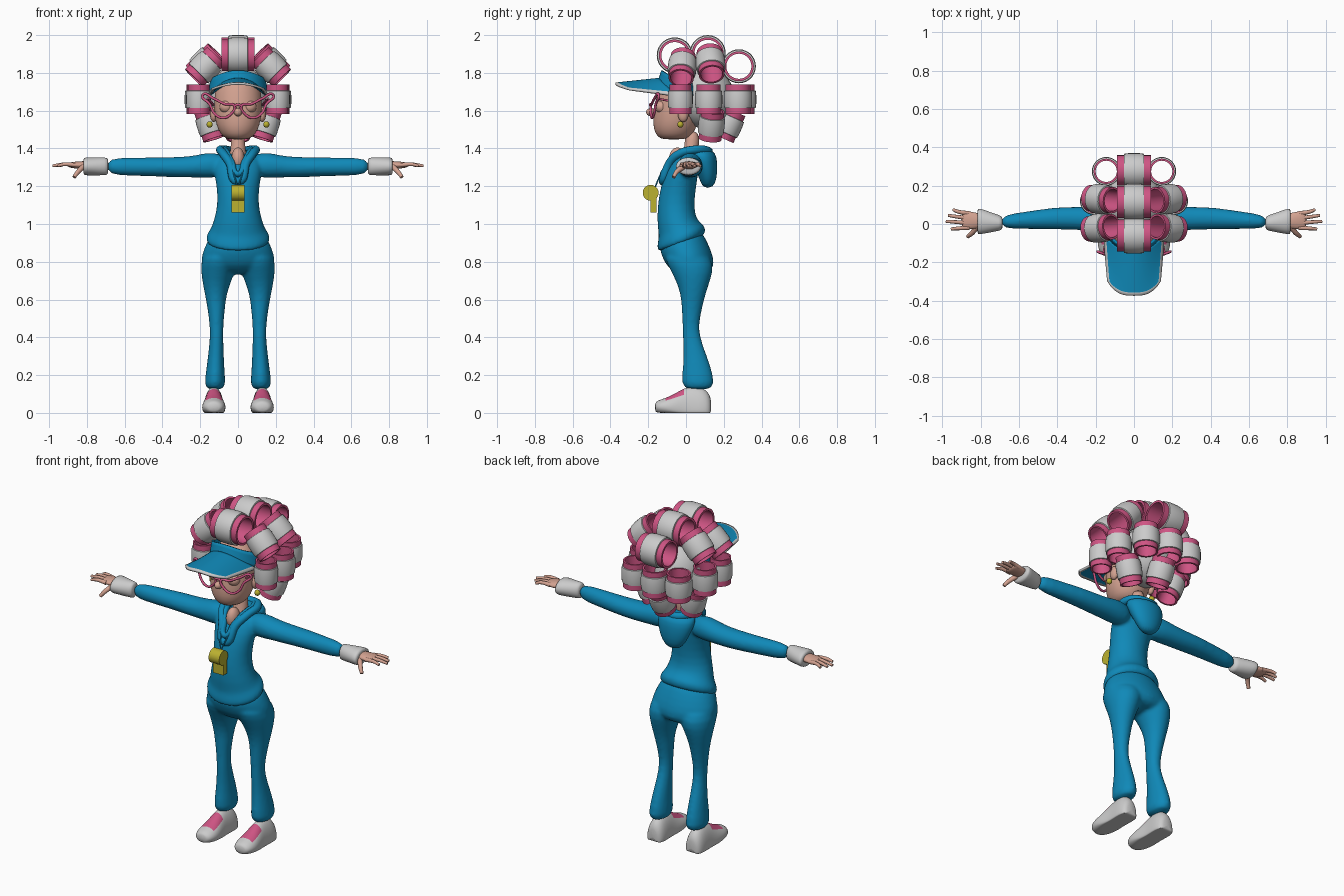
import bpy, bmesh, math
from mathutils import Vector

if "Cube" in bpy.data.objects:
    bpy.data.objects.remove(bpy.data.objects["Cube"])


def material(name, rgb):
    m = bpy.data.materials.new(name)
    m.diffuse_color = (*rgb, 1)
    m.use_nodes = True
    m.node_tree.nodes["Principled BSDF"].inputs["Base Color"].default_value = m.diffuse_color
    return m


BLUE = material("tracksuit blue", (0.005, 0.25, 0.48))
PINK = material("roller pink", (0.62, 0.09, 0.23))
GREY = material("light grey", (0.6, 0.6, 0.6))
SKIN = material("skin", (0.65, 0.36, 0.28))
YELLOW = material("whistle yellow", (0.5, 0.44, 0.03))


def finish(name, bm, mats, sharp=None):
    bmesh.ops.recalc_face_normals(bm, faces=bm.faces)
    me = bpy.data.meshes.new(name)
    bm.to_mesh(me)
    bm.free()
    for m in mats:
        me.materials.append(m)
    me.polygons.foreach_set("use_smooth", [True] * len(me.polygons))
    if sharp:
        me.set_sharp_from_angle(angle=math.radians(sharp))
    ob = bpy.data.objects.new(name, me)
    bpy.context.collection.objects.link(ob)
    return ob


def add_loft(bm, axis, sections, n=24):
    """Sections: (position on axis, centre a, centre b, radius a, radius b, optional tilt)."""
    rings = []
    for t, ca, cb, ra, rb, *tilt in sections:
        ring = []
        for i in range(n):
            ang = 2 * math.pi * i / n
            a, b = ca + ra * math.cos(ang), cb + rb * math.sin(ang)
            tt = t + (tilt[0] * (b - cb) if tilt else 0)
            p = {"x": (tt, a, b), "y": (a, tt, b), "z": (a, b, tt)}[axis]
            ring.append(bm.verts.new((p[0], p[1], max(p[2], 0))))
        rings.append(ring)
    for r0, r1 in zip(rings, rings[1:]):
        for i in range(n):
            j = (i + 1) % n
            bm.faces.new((r0[i], r0[j], r1[j], r1[i]))
    bm.faces.new(rings[0])
    bm.faces.new(rings[-1])


def body(name, mat, lofts, fuse=False):
    bm = bmesh.new()
    for axis, sections in lofts:
        add_loft(bm, axis, sections)
    ob = finish(name, bm, [mat])
    ob.modifiers.new("round", "SUBSURF").levels = 1
    ob.modifiers["round"].render_levels = 1
    if fuse:
        rm = ob.modifiers.new("fuse", "REMESH")
        rm.mode, rm.voxel_size, rm.use_smooth_shade = "VOXEL", 0.009, True
        sm = ob.modifiers.new("soften", "SMOOTH")
        sm.factor, sm.iterations = 0.5, 8
    return ob


def tube(name, mat, pts, r, cyclic=False, taper=1.0):
    cu = bpy.data.curves.new(name, "CURVE")
    cu.dimensions, cu.bevel_depth, cu.bevel_resolution = "3D", r, 3
    cu.use_fill_caps, cu.resolution_u = True, 6
    sp = cu.splines.new("BEZIER")
    sp.bezier_points.add(len(pts) - 1)
    for i, (bp, p) in enumerate(zip(sp.bezier_points, pts)):
        bp.co = p
        bp.handle_left_type = bp.handle_right_type = "AUTO"
        bp.radius = 1 + (taper - 1) * i / (len(pts) - 1)
    sp.use_cyclic_u = cyclic
    cu.materials.append(mat)
    ob = bpy.data.objects.new(name, cu)
    bpy.context.collection.objects.link(ob)


def ball(name, mat, loc, rad):
    bm = bmesh.new()
    bmesh.ops.create_uvsphere(bm, u_segments=24, v_segments=14, radius=1)
    for v in bm.verts:
        v.co = Vector(loc) + Vector([c * r for c, r in zip(v.co, rad)])
    return finish(name, bm, [mat])


def roller(name, loc, axis, r, half):
    """Hollow pink tube with a bulging grey wrap of hair."""
    prof = [(.74, -1), (.74, 1), (.88, 1), (.88, .6), (.96, .58), (1, .3),
            (1, -.3), (.96, -.58), (.88, -.6), (.88, -1)]
    rot = Vector(axis).to_track_quat("Z", "Y")
    bm, n = bmesh.new(), 28
    rings = [[bm.verts.new(Vector(loc) + rot @ Vector((
        q * r * math.cos(2 * math.pi * i / n), q * r * math.sin(2 * math.pi * i / n), h * half)))
        for i in range(n)] for q, h in prof]
    for k in range(len(prof)):
        a, b = rings[k], rings[(k + 1) % len(prof)]
        for i in range(n):
            j = (i + 1) % n
            bm.faces.new((a[i], a[j], b[j], b[i])).material_index = int(3 <= k <= 7)
    finish(name, bm, [PINK, GREY], 40)


def sheet(name, nu, nv, point, mats, thick, rule=lambda i, j: 0):
    bm = bmesh.new()
    g = [[bm.verts.new(point(i / nu, j / nv)) for j in range(nv + 1)] for i in range(nu + 1)]
    for i in range(nu):
        for j in range(nv):
            f = bm.faces.new((g[i][j], g[i + 1][j], g[i + 1][j + 1], g[i][j + 1]))
            f.material_index = rule(i, j)
    so = finish(name, bm, mats).modifiers.new("thickness", "SOLIDIFY")
    so.thickness, so.offset = thick, 0


SIDES = ((1, "left"), (-1, "right"))

# Trousers: pelvis and two flared legs
leg = [(.115, .122, .065, .061, .09), (.2, .121, .062, .051, .084), (.3, .117, .05, .042, .062),
       (.4, .113, .028, .035, .046), (.47, .114, .025, .037, .043), (.55, .115, .031, .046, .054),
       (.62, .118, .037, .056, .064), (.7, .113, .038, .077, .09), (.78, .1, .028, .1, .125),
       (.86, .085, -.01, .1, .12)]
pelvis = [(.73, 0, .035, .12, .08), (.78, 0, .025, .2, .132), (.84, 0, .005, .194, .132, .1),
          (.9, 0, -.02, .167, .122, .25), (.95, 0, -.03, .14, .1, .3)]
body("trousers", BLUE, [("z", pelvis)] + [
    ("z", [(z, s * x, y, a, b) for z, x, y, a, b in leg]) for s, _ in SIDES], True)

# Jacket: torso with rolled hem and two sleeves
torso = [(.893, 0, -.025, .155, .115, .36), (.905, 0, -.025, .171, .129, .36),
         (.945, 0, -.025, .168, .127, .36), (.968, 0, -.03, .146, .112, .3),
         (1.01, 0, -.05, .131, .103, .2), (1.1, 0, -.055, .107, .097), (1.2, 0, -.04, .113, .094),
         (1.28, 0, -.02, .13, .087), (1.34, 0, .0, .125, .07), (1.375, 0, .01, .09, .05)]
sleeve = [(.06, .02, 1.31, .055, .06), (.16, .022, 1.312, .066, .07), (.22, .026, 1.305, .064, .058),
          (.3, .03, 1.30, .06, .055), (.42, .03, 1.302, .058, .051), (.55, .02, 1.303, .046, .048),
          (.705, .01, 1.305, .037, .047)]
body("jacket", BLUE, [("z", torso)] + [
    ("x", [(s * x, *r) for x, *r in sleeve]) for s, _ in SIDES], True)

# Hood hanging at the back and rolled collar
body("hood", BLUE, [("z", [(1.19, 0, .115, .035, .025), (1.235, 0, .118, .075, .045),
                           (1.3, 0, .105, .102, .062), (1.36, 0, .085, .118, .078),
                           (1.395, 0, .075, .1, .068)])])
for k, (w, r) in enumerate(((1, .022), (.72, .016))):
    half = [(.088 * w, .06, 1.395), (.08 * w, -.03, 1.375), (.045 * w, -.085, 1.325)]
    tube(f"collar_{k}", BLUE, [(0, .12, 1.385)] + half + [(0, -.122, 1.225 + .04 * k)]
         + [(-x, y, z) for x, y, z in reversed(half)], r, True)

# Neck, chest and head
body("neck", SKIN, [("z", [(1.32, 0, .0, .055, .05), (1.4, 0, .035, .037, .036),
                           (1.5, 0, .03, .035, .04)])])
ball("chest", SKIN, (0, -.045, 1.345), (.035, .045, .06))
body("head", SKIN, [("z", [(1.447, 0, -.065, .045, .055), (1.46, 0, -.064, .08, .088),
                           (1.5, 0, -.06, .107, .112), (1.55, 0, -.055, .122, .12),
                           (1.62, 0, -.045, .127, .124), (1.7, 0, -.035, .126, .116),
                           (1.77, 0, -.03, .1, .1), (1.8, 0, -.03, .05, .05)])])
ball("nose", SKIN, (0, -.185, 1.592), (.021, .026, .022))

# Whistle with neck cord
bm = bmesh.new()
add_loft(bm, "x", [(-.035, -.187, 1.165, .042, .042), (.035, -.187, 1.165, .042, .042)], 28)
box = bmesh.ops.create_cube(bm, size=1)["verts"]
for v in box:
    v.co = Vector((v.co.x * .07, -.172 + v.co.y * .034, 1.108 + v.co.z * .095))
finish("whistle", bm, [YELLOW], 40)

for s, side in SIDES:
    tube(f"{side}_cord", BLUE, [(s * .03, -.115, 1.3), (s * .015, -.145, 1.24), (0, -.165, 1.19)], .004)
    # Flared cuff, palm, fingers and thumb
    body(f"{side}_cuff", GREY, [("x", [(s * x, *r) for x, *r in (
        (.685, .005, 1.305, .034, .044), (.7, .005, 1.305, .04, .047), (.76, .01, 1.305, .056, .048),
        (.81, .014, 1.305, .07, .048), (.82, .014, 1.305, .065, .044))])])
    body(f"{side}_palm", SKIN, [("x", [(s * x, *r) for x, *r in (
        (.78, .015, 1.31, .035, .024), (.84, .018, 1.312, .045, .021), (.885, .022, 1.312, .048, .015),
        (.9, .022, 1.312, .04, .01))])])
    for k, (x, y) in enumerate(((.945, .075), (.97, .045), (.982, .014), (.955, -.026))):
        y0 = .055 - .025 * k
        tube(f"{side}_finger_{k}", SKIN, [(s * .86, y0, 1.312), (s * .92, (y0 + y) / 2, 1.316),
                                          (s * x, y, 1.308)], .012, taper=.65)
    tube(f"{side}_thumb", SKIN, [(s * .82, -.015, 1.303), (s * .848, -.05, 1.275),
                                 (s * .868, -.066, 1.248)], .015, taper=.65)
    # Ear, earring, eyelid
    ball(f"{side}_ear", SKIN, (s * .128, -.015, 1.58), (.02, .028, .04))
    ball(f"{side}_earring", YELLOW, (s * .15, -.03, 1.527), (.016, .016, .017))
    ball(f"{side}_eyelid", SKIN, (s * .062, -.128, 1.62), (.036, .036, .034))
    # Winged spectacles
    rim = ((.018, 1.625), (.04, 1.58), (.08, 1.562), (.125, 1.585), (.15, 1.635), (.187, 1.683),
           (.125, 1.662), (.07, 1.635))
    tube(f"{side}_spectacle_rim", PINK, [(s * x, -.187 + 1.2 * x * x, z) for x, z in rim], .007, True)
    tube(f"{side}_spectacle_arm", PINK, [(s * .16, -.155, 1.665), (s * .145, -.08, 1.65),
                                         (s * .13, .02, 1.63)], .006)
    # Shoe with pink tongue
    bm, cx = bmesh.new(), s * .128
    add_loft(bm, "y", [(y, cx, *r) for y, *r in (
        (-.165, .03, .03, .022), (-.15, .032, .05, .034), (-.11, .032, .064, .046),
        (-.06, .026, .061, .075), (-.01, .02, .053, .112), (.03, .015, .053, .127),
        (.09, .015, .056, .122), (.12, .015, .048, .09), (.134, .015, .03, .06))])
    bm.normal_update()
    for f in bm.faces:
        c = f.calc_center_median()
        f.material_index = int(-.1 < c.y < 0 and c.z > .06 and abs(c.x - cx) < .042)
    sub = finish(f"{side}_shoe", bm, [GREY, PINK]).modifiers.new("round", "SUBSURF")
    sub.levels = sub.render_levels = 1
tube("spectacle_bridge", PINK, [(-.02, -.187, 1.625), (0, -.19, 1.632), (.02, -.187, 1.625)], .007)


# Sun visor: arched brim with pale edge, and head band
def brim(u, v):
    u = 2 * u - 1
    y0, y1 = -.14 + .09 * u * u, -.374 + .075 * abs(u) ** 3
    return ((.157 - .018 * v) * u, y0 + (y1 - y0) * v,
            1.768 - .025 * v - (.09 - .06 * v) * u * u)


def band(u, v):
    a = (u - .5) * math.radians(210)
    return ((.153 - .012 * v) * math.sin(a), -(.145 - .02 * v) * math.cos(a),
            1.75 + .062 * v - (.075 - .03 * v) * math.sin(a) ** 2)


sheet("visor_brim", 20, 14, brim, [BLUE, GREY], .012, lambda i, j: int(i in (0, 19) or j == 13))
sheet("visor_band", 32, 4, band, [BLUE], .012)

# Hair: scalp and rollers wrapped in rows
ball("scalp", GREY, (0, .1, 1.67), (.165, .155, .165))
for k, (y, z, r) in enumerate(((-.06, 1.893, .095), (.115, 1.905, .095), (.28, 1.835, .09))):
    roller(f"top_roller_{k}", (0, y, z), (1, 0, 0), r, .088)
roller("back_roller", (0, .295, 1.66), (0, 0, 1), .077, .078)
roller("nape_roller", (0, .225, 1.525), (0, .4, .9), .072, .078)
for s, side in SIDES:
    roller(f"{side}_upper_roller_front", (s * .175, -.02, 1.83), (s, -.1, -1), .076, .082)
    roller(f"{side}_upper_roller_rear", (s * .17, .13, 1.85), (s, .1, -1), .078, .082)
    roller(f"{side}_side_roller_front", (s * .208, -.03, 1.66), (0, 0, 1), .066, .078)
    roller(f"{side}_side_roller_middle", (s * .21, .12, 1.66), (0, 0, 1), .072, .078)
    roller(f"{side}_side_roller_rear", (s * .145, .275, 1.66), (0, 0, 1), .075, .078)
    roller(f"{side}_lower_roller", (s * .148, .135, 1.525), (s * .3, .1, .95), .07, .078)
